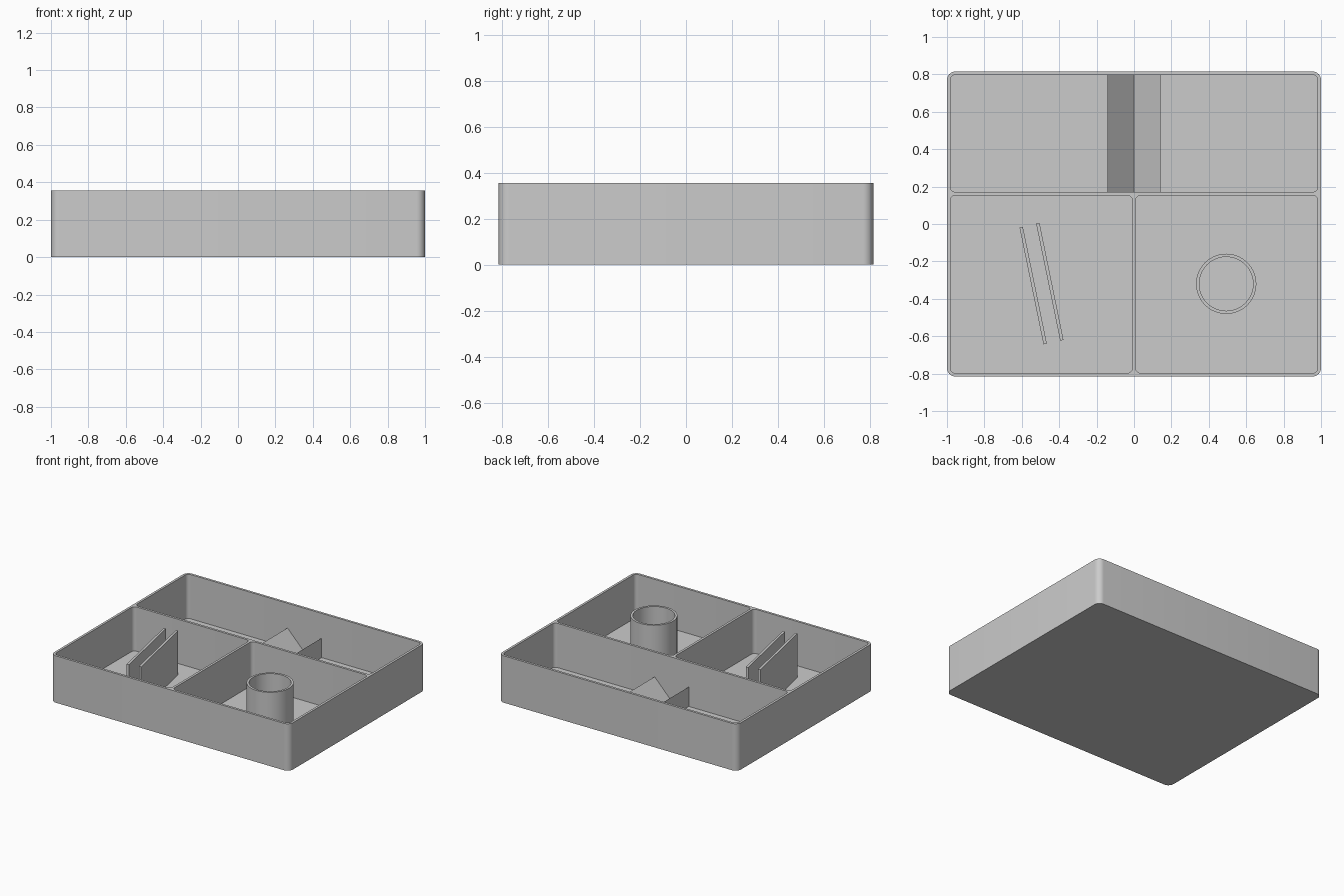
import bpy, bmesh
from math import cos, sin, pi, radians
from mathutils import Matrix, Vector

if "Cube" in bpy.data.objects:
    bpy.data.objects.remove(bpy.data.objects["Cube"])

HEIGHT, FLOOR, WALL = 0.355, 0.02, 0.018
X, Y = 1.0, 0.815
DIVIDER_Y = 0.162

grey = bpy.data.materials.new("plain_grey")
grey.use_nodes = True
grey.diffuse_color = (0.6, 0.6, 0.6, 1)
grey.node_tree.nodes["Principled BSDF"].inputs["Base Color"].default_value = (0.6, 0.6, 0.6, 1)


def prism(name, points, sweep):
    """Extrude a closed outline of 3D points along a vector."""
    bm = bmesh.new()
    face = bm.faces.new([bm.verts.new(p) for p in points])
    new = bmesh.ops.extrude_face_region(bm, geom=[face])["geom"]
    verts = [v for v in new if isinstance(v, bmesh.types.BMVert)]
    bmesh.ops.translate(bm, verts=verts, vec=sweep)
    bmesh.ops.recalc_face_normals(bm, faces=bm.faces)
    mesh = bpy.data.meshes.new(name)
    bm.to_mesh(mesh)
    bm.free()
    mesh.materials.append(grey)
    obj = bpy.data.objects.new(name, mesh)
    bpy.context.collection.objects.link(obj)
    return obj


def rounded_box(name, x0, x1, y0, y1, z0, z1, r, steps=8):
    corners = [(x1 - r, y1 - r), (x0 + r, y1 - r), (x0 + r, y0 + r), (x1 - r, y0 + r)]
    points = []
    for quarter, (cx, cy) in enumerate(corners):
        for i in range(steps + 1):
            a = (quarter + i / steps) * pi / 2
            points.append((cx + r * cos(a), cy + r * sin(a), z0))
    return prism(name, points, (0, 0, z1 - z0))


def disc(name, x, y, r, z0, z1, sides=64):
    ring = [(x + r * cos(2 * pi * i / sides), y + r * sin(2 * pi * i / sides), z0)
            for i in range(sides)]
    return prism(name, ring, (0, 0, z1 - z0))


def activate(obj):
    bpy.ops.object.select_all(action="DESELECT")
    obj.select_set(True)
    bpy.context.view_layer.objects.active = obj


def cut(obj, cutter):
    cutter.hide_render = True
    mod = obj.modifiers.new("cut", "BOOLEAN")
    mod.operation, mod.solver, mod.object = "DIFFERENCE", "EXACT", cutter
    activate(obj)
    bpy.ops.object.modifier_apply(modifier=mod.name)
    bpy.data.objects.remove(cutter)


def smooth(obj):
    activate(obj)
    bpy.ops.object.shade_smooth_by_angle(angle=radians(30))


# Tray with one wide pocket behind and two in front
tray = rounded_box("tray", -X, X, -Y, Y, 0, HEIGHT, 0.045)
ix, iy, half = X - WALL, Y - WALL, WALL / 2
pockets = [
    (-ix, ix, DIVIDER_Y + half, iy),
    (-ix, -half, -iy, DIVIDER_Y - half),
    (half, ix, -iy, DIVIDER_Y - half),
]
for pocket in pockets:
    cut(tray, rounded_box("pocket_cutter", *pocket, FLOOR, HEIGHT + 0.1, 0.027))
smooth(tray)

# Round cup holder in the front left pocket
cup = disc("cup_holder", 0.493, -0.32, 0.161, FLOOR, HEIGHT - 0.003)
cut(cup, disc("cup_cutter", 0.493, -0.32, 0.144, FLOOR - 0.1, HEIGHT + 0.1))
smooth(cup)

# Two slanted upright plates in the front right pocket
for name, x, y in (("outer_plate", -0.539, -0.329), ("inner_plate", -0.45, -0.309)):
    turn = Matrix.Translation((x, y, FLOOR)) @ Matrix.Rotation(radians(11.6), 4, "Z")
    w, l = 0.009, 0.319
    outline = [turn @ Vector(p) for p in ((-w, -l, 0), (w, -l, 0), (w, l, 0), (-w, l, 0))]
    prism(name, outline, (0, 0, HEIGHT - 0.003 - FLOOR))

# Pair of ramps forming a V-shaped cradle in the back pocket
y0 = DIVIDER_Y + half
for name, side in (("left_ramp", 1), ("right_ramp", -1)):
    outline = [(0, y0, FLOOR), (side * 0.143, y0, FLOOR), (side * 0.143, y0, 0.168)]
    prism(name, outline, (0, iy - y0, 0))
